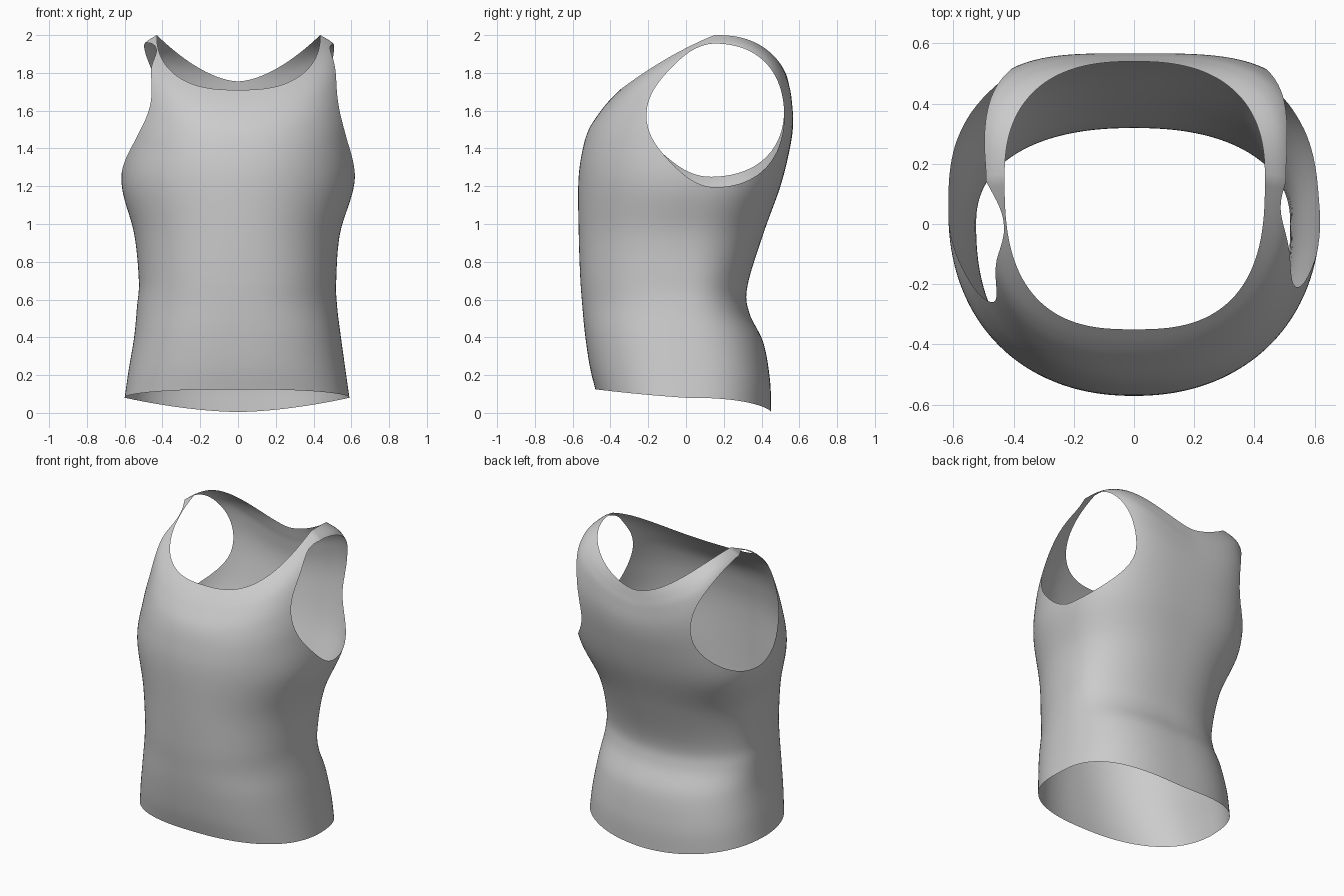
import bpy, bmesh, math

if "Cube" in bpy.data.objects:
    bpy.data.objects.remove(bpy.data.objects["Cube"])

# Cross-section rings from hem to neckline:
# z front, z side, z back, x left, x right, y front, y back, y of widest point, roundness front, back
RINGS = [
    (0.125, 0.08, 0.005, 0.60, 0.59, -0.48, 0.45, 0.0, 2.4, 2.5),
    (0.25, 0.22, 0.17, 0.58, 0.57, -0.51, 0.445, 0.0, 2.4, 2.5),
    (0.42, 0.40, 0.37, 0.55, 0.545, -0.535, 0.41, 0.0, 2.4, 2.4),
    (0.58, 0.56, 0.53, 0.535, 0.525, -0.55, 0.335, 0.0, 2.3, 2.3),
    (0.72, 0.70, 0.67, 0.525, 0.52, -0.56, 0.325, 0.0, 2.3, 2.3),
    (0.95, 0.95, 0.95, 0.55, 0.54, -0.568, 0.41, 0.0, 2.2, 2.4),
    (1.22, 1.22, 1.20, 0.617, 0.617, -0.57, 0.50, 0.05, 2.2, 2.8),
    (1.38, 1.50, 1.40, 0.58, 0.61, -0.55, 0.55, 0.08, 2.3, 3.3),
    (1.50, 1.70, 1.53, 0.55, 0.59, -0.515, 0.567, 0.10, 2.3, 3.6),
    (1.60, 1.86, 1.64, 0.53, 0.555, -0.45, 0.56, 0.12, 2.4, 3.5),
    (1.66, 1.95, 1.70, 0.50, 0.51, -0.40, 0.55, 0.14, 2.5, 3.0),
    (1.71, 2.00, 1.755, 0.43, 0.435, -0.35, 0.54, 0.15, 2.7, 2.5),
]
COLS, STEPS = 144, 6
# Armholes seen from the side: x sign, centre y, centre z, radius y, radius z
ARMHOLES = [(1, 0.155, 1.575, 0.365, 0.38), (-1, 0.13, 1.605, 0.39, 0.355)]


def spline(i, t):
    """Smoothly blended ring between ring i and i + 1."""
    a, b, c, d = (RINGS[min(max(k, 0), len(RINGS) - 1)] for k in (i - 1, i, i + 1, i + 2))
    return [0.5 * (2 * q + (r - p) * t + (2 * p - 5 * q + 4 * r - s) * t * t
                   + (3 * q - p - 3 * r + s) * t ** 3) for p, q, r, s in zip(a, b, c, d)]


def ring_point(ring, angle):
    zf, zs, zb, xl, xr, yf, yb, yc, nf, nb = ring
    c, s = math.cos(angle), math.sin(angle)
    n = nb if s > 0 else nf
    r = (abs(c) ** n + abs(s) ** n) ** (-1 / n)
    u, v = c * r, s * r
    x = u * (xr if u > 0 else xl)
    if v > 0:
        return x, yc + v * (yb - yc), zb + (zs - zb) * abs(u) ** 1.7
    g = 1 + v
    return x, yc - v * (yf - yc), zf + (zs - zf) * g * (1.3 - 0.3 * g)


def hole_distance(co, hole):
    """Negative inside the armhole outline."""
    side, cy, cz, ry, rz = hole
    if co.x * side < 0.1:
        return 1.0
    p, q = (co.y - cy) / ry, (co.z - cz) / rz
    a = math.atan2(q, p)
    swell = (0.035 if p > 0 else -0.08) * math.sin(2 * a) ** 2
    return math.hypot(p, q) - 1 - swell


# Garment sheet
bm = bmesh.new()
rings = [spline(i, k / STEPS) for i in range(len(RINGS) - 1) for k in range(STEPS)]
rings.append(RINGS[-1])
rows = [[bm.verts.new(ring_point(r, 2 * math.pi * j / COLS)) for j in range(COLS)] for r in rings]
for lo, hi in zip(rows, rows[1:]):
    for j in range(COLS):
        k = (j + 1) % COLS
        bm.faces.new((lo[j], lo[k], hi[k], hi[j]))

# Cut the two armholes along their outlines
for hole in ARMHOLES:
    dist = {v: hole_distance(v.co, hole) for v in bm.verts}
    inside = [v for v in bm.verts if dist[v] < 0]
    rim = []
    for e in list(bm.edges):
        a, b = e.verts
        if (dist[a] < 0) != (dist[b] < 0):
            rim.append(bmesh.utils.edge_split(e, a, dist[a] / (dist[a] - dist[b]))[1])
    bmesh.ops.connect_verts(bm, verts=rim)
    bmesh.ops.delete(bm, geom=inside, context='VERTS')

mesh = bpy.data.meshes.new("tank_top")
bm.to_mesh(mesh)
bm.free()
mesh.shade_smooth()
top = bpy.data.objects.new("tank_top", mesh)
bpy.context.collection.objects.link(top)
